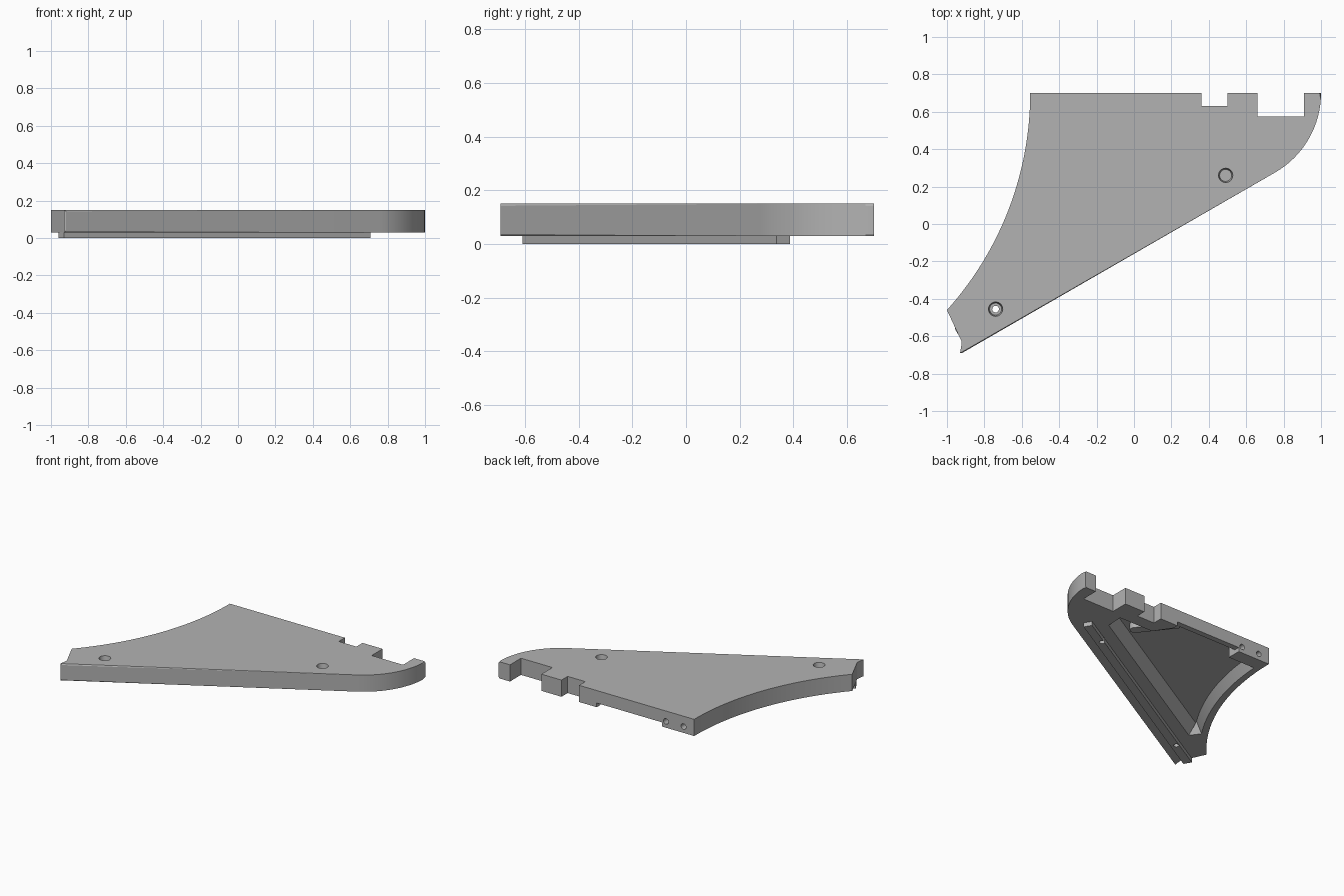
import bpy, bmesh, math
from mathutils import Vector

old = bpy.data.objects.get("Cube")
if old:
    bpy.data.objects.remove(old, do_unlink=True)

BOTTOM, TOP, FLOOR = 0.03, 0.15, 0.105
CURVE_R, HOOK_R = 1.734, 0.49
TIP = Vector((-0.92, -0.69))
ALONG = Vector((math.cos(math.pi / 6), 0.5))
ACROSS = Vector((-ALONG.y, ALONG.x))

grey = bpy.data.materials.new("plain grey")
grey.use_nodes = True
grey.diffuse_color = (0.45, 0.45, 0.45, 1)
grey.node_tree.nodes["Principled BSDF"].inputs["Base Color"].default_value = (0.45, 0.45, 0.45, 1)


def from_edge(s, d):
    """Point at distance s along the long straight edge and d inside it."""
    return tuple(TIP + ALONG * s + ACROSS * d)


def curve(y0, y1, inset=0.0, steps=28):
    """Points on the concave side, moved inwards by inset."""
    r = CURVE_R + inset
    a0, a1 = (math.asin((y - 0.7) / r) for y in (y0, y1))
    angles = [a0 + (a1 - a0) * i / steps for i in range(steps + 1)]
    return [(-0.555 - CURVE_R + r * math.cos(a), 0.7 + r * math.sin(a)) for a in angles]


def add_object(name, bm):
    bmesh.ops.recalc_face_normals(bm, faces=bm.faces)
    mesh = bpy.data.meshes.new(name)
    bm.to_mesh(mesh)
    bm.free()
    mesh.materials.append(grey)
    obj = bpy.data.objects.new(name, mesh)
    bpy.context.collection.objects.link(obj)
    return obj


def prism(name, low, z0, z1, high=None, chamfer_count=0):
    """Solid between two matching outlines; optionally chamfers the first edges."""
    bm = bmesh.new()
    n = len(low)
    a = [bm.verts.new((x, y, z0)) for x, y in low]
    b = [bm.verts.new((x, y, z1)) for x, y in (high or low)]
    bm.faces.new(a)
    bm.faces.new(b)
    for i in range(n):
        bm.faces.new((a[i], a[(i + 1) % n], b[(i + 1) % n], b[i]))
    if chamfer_count:
        edges = [bm.edges.get((ring[i], ring[i + 1])) for ring in (a, b) for i in range(chamfer_count)]
        bmesh.ops.bevel(bm, geom=edges, offset=0.008, segments=1, affect='EDGES')
    return add_object(name, bm)


def box(name, x0, x1, y0, y1, z0, z1):
    return prism(name, [(x0, y0), (x1, y0), (x1, y1), (x0, y1)], z0, z1)


def circle(x, y, r, n=32):
    return [(x + r * math.cos(math.tau * i / n), y + r * math.sin(math.tau * i / n)) for i in range(n)]


def cut(obj, cutters):
    """Subtracts the cutters and keeps the plain result."""
    for c in cutters:
        c.hide_render = True
        mod = obj.modifiers.new("cut", 'BOOLEAN')
        mod.operation, mod.solver, mod.object = 'DIFFERENCE', 'EXACT', c
    graph = bpy.context.evaluated_depsgraph_get()
    result = bpy.data.meshes.new_from_object(obj.evaluated_get(graph))
    obj.modifiers.clear()
    obj.data = result


# Plate outline: long edge, rounded hook, notched back, concave side, tip
hook = [(1 - HOOK_R + HOOK_R * math.sin(a), 0.7 - HOOK_R * math.cos(a))
        for a in (math.pi / 6 + math.pi / 3 * i / 16 for i in range(17))]
back = [(0.91, 0.7), (0.91, 0.575), (0.66, 0.575), (0.66, 0.7),
        (0.5, 0.7), (0.5, 0.63), (0.36, 0.63), (0.36, 0.7)]
tip = [(-0.935, -0.6), (-0.923, -0.625), (-0.923, -0.65), (-0.93, -0.69)]
plate = prism("plate", [tuple(TIP)] + hook + back + curve(0.7, -0.46) + tip,
              BOTTOM, TOP, chamfer_count=len(hook))

# Underside pocket with sloping long and concave walls


def pocket_outline(edge, inset):
    return ([from_edge(0.32, edge), from_edge(1.84, edge), (0.57, 0.54), (0.3, 0.54),
             (0.22, 0.66), (-0.3, 0.66), (-0.3, 0.6)] + curve(0.6, -0.27, inset))


pocket = prism("pocket_cutter", pocket_outline(0.21, 0.04), BOTTOM - 0.01, FLOOR,
               pocket_outline(0.27, 0.08))
opening = box("opening_cutter", -0.3, 0.22, 0.6, 0.75, 0, 0.06)

# Countersunk screw holes and side pin holes
holes = []
for x, y in ((0.49, 0.26), (-0.74, -0.455)):
    holes.append(prism("screw_cutter", circle(x, y, 0.018), -0.02, 0.2))
    holes.append(prism("head_cutter", circle(x, y, 0.032), 0.11, 0.16, circle(x, y, 0.04)))
pins = []
for x in (-0.33, -0.47):
    pin = prism("pin_cutter", circle(0, 0, 0.02, 20), -0.06, 0.06)
    pin.rotation_euler.x = math.pi / 2
    pin.location = (x, 0.7, 0.075)
    pins.append(pin)

# Mounting rail under the long edge
rail = prism("mounting_rail", [from_edge(0.032, 0.075), from_edge(1.925, 0.075),
                               from_edge(1.925, 0.133), from_edge(0.032, 0.133)], 0, BOTTOM + 0.002)

bpy.context.view_layer.update()
cut(plate, [pocket, opening] + holes + pins)
cut(rail, holes)
for c in [pocket, opening] + holes + pins:
    bpy.data.objects.remove(c, do_unlink=True)

# Rib with a rounded end inside the pocket
end, root = Vector((0.36, 0.44)), Vector((0.18, 0.67))
direction = math.atan2(end.y - root.y, end.x - root.x)
side = Vector((-math.sin(direction), math.cos(direction))) * 0.035
cap = [tuple(end + Vector((math.cos(a), math.sin(a))) * 0.035)
       for a in (direction - math.pi / 2 + math.pi * i / 10 for i in range(11))]
rib = prism("pocket_rib", cap + [tuple(root + side), tuple(root - side)], 0.06, FLOOR + 0.005)

# Smooth the curved walls, keep the corners crisp
bpy.ops.object.select_all(action='DESELECT')
for obj in (plate, rail, rib):
    obj.select_set(True)
bpy.context.view_layer.objects.active = plate
bpy.ops.object.shade_smooth_by_angle(angle=math.radians(25))
